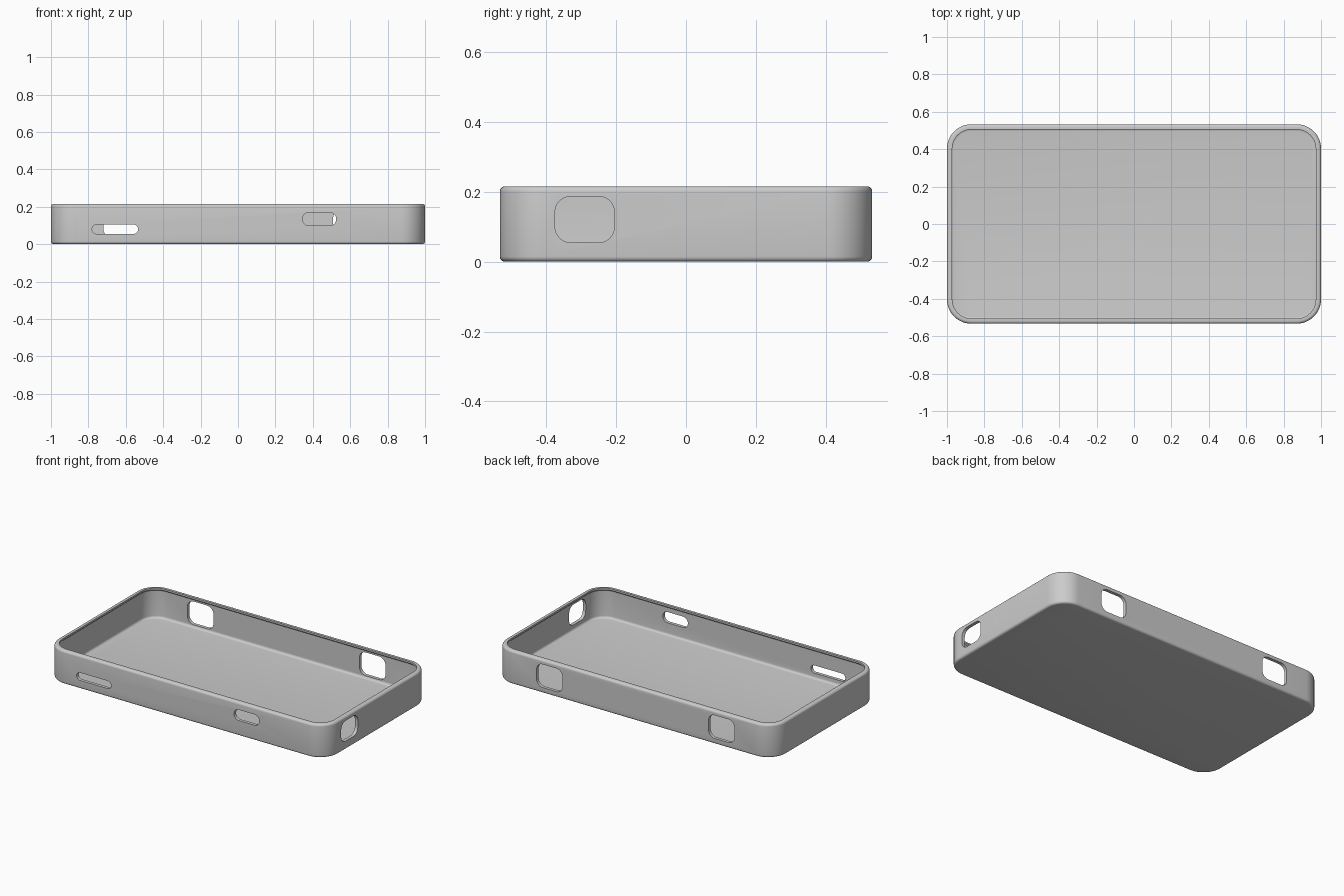
import bpy, bmesh, math

if "Cube" in bpy.data.objects:
    bpy.data.objects.remove(bpy.data.objects["Cube"])

HALF_X, HALF_Y, HEIGHT, CORNER = 1.0, 0.533, 0.216, 0.13


def rounded_rect(hx, hy, r, steps):
    """Outline of a rounded rectangle centred on the origin."""
    pts = []
    for i, (sx, sy) in enumerate([(1, 1), (-1, 1), (-1, -1), (1, -1)]):
        for k in range(steps + 1):
            a = math.pi / 2 * (i + k / steps)
            pts.append((sx * (hx - r) + r * math.cos(a), sy * (hy - r) + r * math.sin(a)))
    return pts


def loft(name, rings):
    """Skin a list of 3D rings and cap both ends."""
    bm = bmesh.new()
    loops = [[bm.verts.new(p) for p in ring] for ring in rings]
    n = len(loops[0])
    for a, b in zip(loops, loops[1:]):
        for i in range(n):
            j = (i + 1) % n
            bm.faces.new((a[i], a[j], b[j], b[i]))
    bm.faces.new(loops[0][::-1])
    bm.faces.new(loops[-1])
    bmesh.ops.recalc_face_normals(bm, faces=bm.faces)
    mesh = bpy.data.meshes.new(name)
    bm.to_mesh(mesh)
    bm.free()
    obj = bpy.data.objects.new(name, mesh)
    bpy.context.collection.objects.link(obj)
    return obj


def arc(ci, cz, r, start, end, steps=5):
    """Fillet in the (inset, height) section of the wall."""
    angles = [math.radians(start + (end - start) * k / steps) for k in range(steps + 1)]
    return [(ci + r * math.cos(a), cz + r * math.sin(a)) for a in angles]


# Wall section: bottom edge, outer side, rim, overhanging lip, inner side, floor
R = 0.015
section = arc(R, R, R, 270, 180) + arc(R, HEIGHT - R, R, 180, 90)
section += [(0.028, HEIGHT), (0.028, 0.205), (0.021, 0.198)]
section += arc(0.036, 0.035, 0.015, 180, 270)
rings = [[(x, y, z) for x, y in rounded_rect(HALF_X - d, HALF_Y - d, CORNER - d, 12)]
         for d, z in section]
case = loft("case_shell", rings)

grey = bpy.data.materials.new("grey")
grey.diffuse_color = (0.6, 0.6, 0.6, 1)
grey.use_nodes = True
grey.node_tree.nodes["Principled BSDF"].inputs["Base Color"].default_value = grey.diffuse_color
case.data.materials.append(grey)

# Openings: wall, centre along the wall, centre height, half width, half height, radius
openings = [
    ("front", -0.657, 0.080, 0.123, 0.025, 0.0245),
    ("front", 0.435, 0.134, 0.090, 0.035, 0.0345),
    ("back", -0.627, 0.112, 0.093, 0.075, 0.045),
    ("back", 0.602, 0.112, 0.093, 0.075, 0.045),
    ("right", -0.290, 0.121, 0.085, 0.066, 0.045),
]
for wall, along, z0, hw, hh, r in openings:
    outline = rounded_rect(hw, hh, r, 8)
    wall_pos = {"front": -HALF_Y, "back": HALF_Y, "right": HALF_X}[wall]
    rings = []
    for depth in (wall_pos - 0.1, wall_pos + 0.1):
        if wall == "right":
            rings.append([(depth, along + u, z0 + v) for u, v in outline])
        else:
            rings.append([(along + u, depth, z0 + v) for u, v in outline])
    cutter = loft(wall + "_opening_cutter", rings)
    cutter.hide_render = True
    cutter.hide_set(True)
    cut = case.modifiers.new("opening", 'BOOLEAN')
    cut.operation = 'DIFFERENCE'
    cut.solver = 'EXACT'
    cut.object = cutter

# Apply the cuts, remove the helpers and smooth the rounded areas
bpy.context.view_layer.objects.active = case
case.select_set(True)
for mod in list(case.modifiers):
    helper = mod.object
    bpy.ops.object.modifier_apply(modifier=mod.name)
    bpy.data.objects.remove(helper)
bpy.ops.object.shade_smooth_by_angle(angle=math.radians(30))
